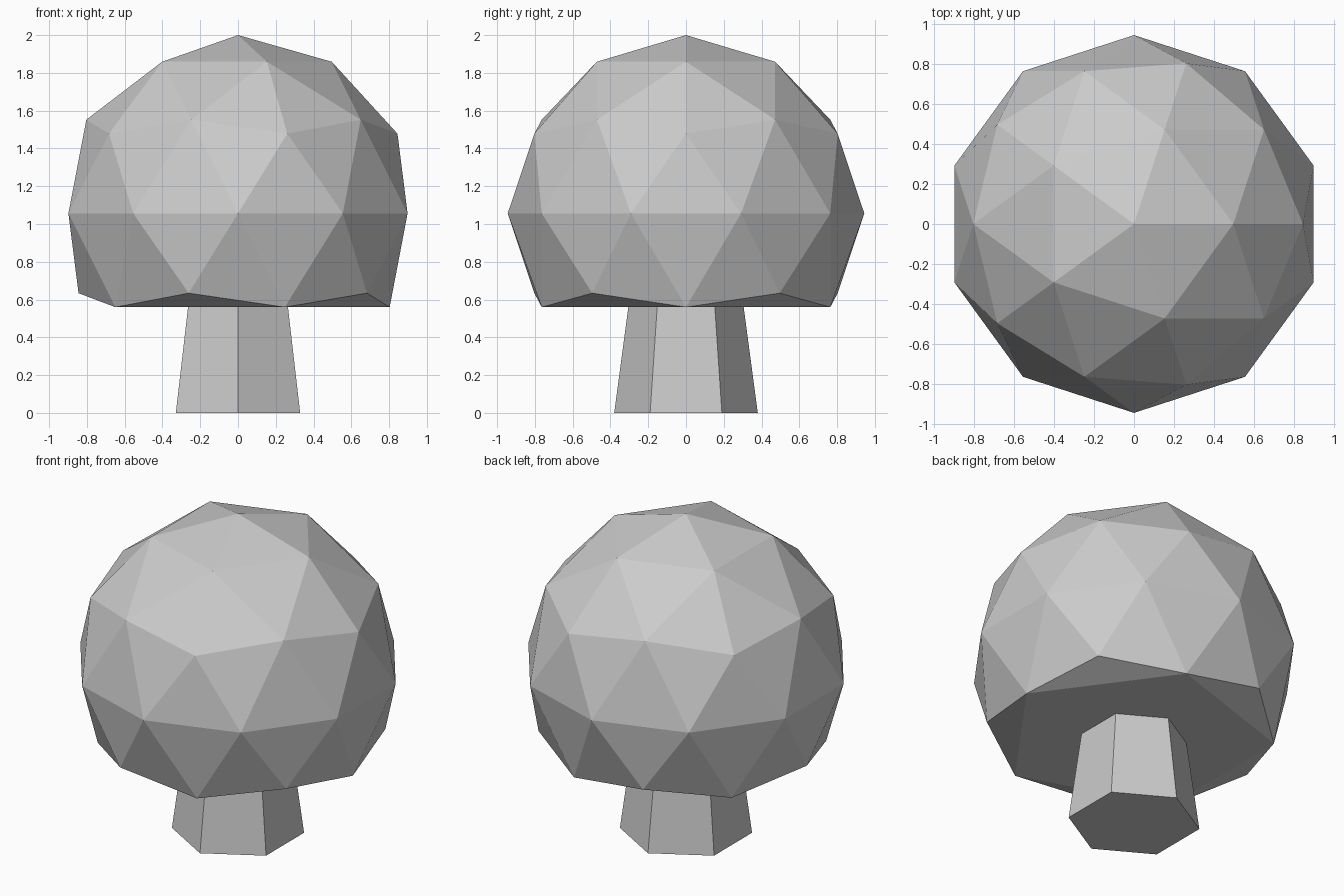
import bpy, bmesh

if "Cube" in bpy.data.objects:
    bpy.data.objects.remove(bpy.data.objects["Cube"])

RADIUS = 0.944
CENTRE_Z = 2 - RADIUS

# Trunk: tapered hexagonal post, its top hidden inside the crown
bpy.ops.mesh.primitive_cone_add(vertices=6, radius1=0.38, radius2=0.28,
                                depth=0.75, location=(0, 0, 0.375))
bpy.context.object.name = "trunk"

# Crown: low-poly icosphere with the bottom cut off
bpy.ops.mesh.primitive_ico_sphere_add(subdivisions=2, radius=RADIUS,
                                      location=(0, 0, CENTRE_Z))
crown = bpy.context.object
crown.name = "crown"
bm = bmesh.new()
bm.from_mesh(crown.data)
low = [v for v in bm.verts if v.co.z < -0.6 * RADIUS]
bmesh.ops.delete(bm, geom=low, context='VERTS')

# Underside: a triangle under each raised rim corner, then a flat pentagon
raised = [v for v in bm.verts if v.is_boundary and v.co.z > -0.48 * RADIUS]
for v in raised:
    a, b = [e.other_vert(v) for e in v.link_edges if e.is_boundary]
    bm.faces.new((a, v, b))
bmesh.ops.holes_fill(bm, edges=[e for e in bm.edges if e.is_boundary], sides=0)
bmesh.ops.recalc_face_normals(bm, faces=bm.faces[:])
bm.to_mesh(crown.data)
bm.free()
